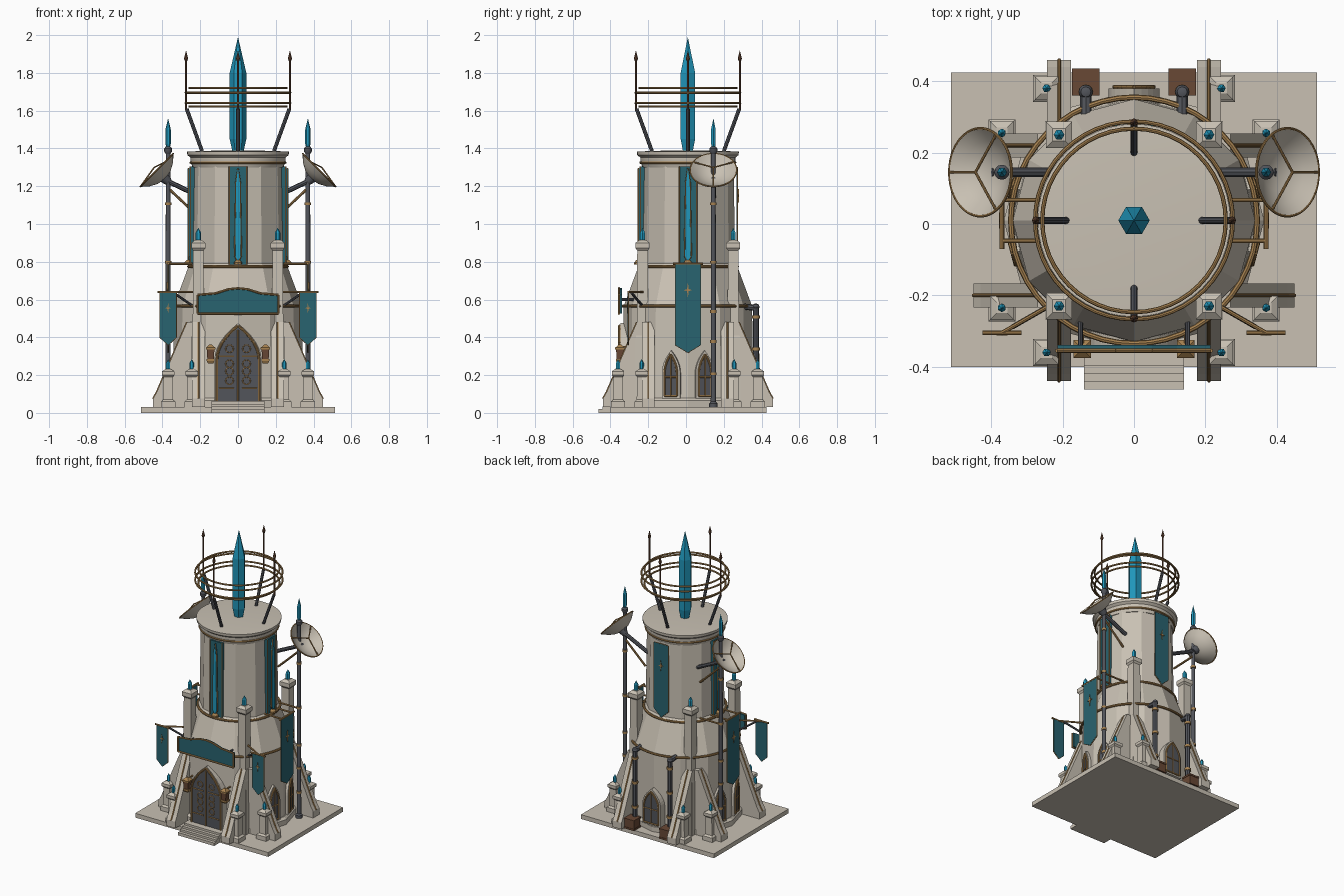
import bpy, bmesh
from math import pi, sin, cos, radians, sqrt
from mathutils import Matrix, Vector

cube = bpy.data.objects.get("Cube")
if cube:
    bpy.data.objects.remove(cube)


def material(name, r, g, b):
    m = bpy.data.materials.new(name)
    m.use_nodes = True
    m.diffuse_color = (r, g, b, 1)
    m.node_tree.nodes["Principled BSDF"].inputs["Base Color"].default_value = (r, g, b, 1)
    return m


stone = material("pale stone", .58, .53, .45)
gold = material("aged gold", .38, .22, .08)
slate = material("dark slate metal", .085, .09, .105)
cloth = material("teal cloth", .022, .125, .16)
crystal = material("blue crystal", .015, .31, .5)
wood = material("brown wood", .14, .065, .035)

CENTRE = Matrix.Translation((0, .01, 0))
ID = Matrix.Identity(4)


def move(x, y, z=0):
    return Matrix.Translation((x, y, z))


def side(degrees, radius=0, across=0, z=0):
    """Frame on the tower wall: local x runs across, local -y points outward."""
    return CENTRE @ Matrix.Rotation(radians(degrees), 4, "Z") @ move(across, -radius, z)


def finish(name, bm, mat, frame=ID, smooth=False):
    bmesh.ops.remove_doubles(bm, verts=bm.verts, dist=1e-5)
    bmesh.ops.recalc_face_normals(bm, faces=bm.faces)
    bm.transform(frame)
    mesh = bpy.data.meshes.new(name)
    bm.to_mesh(mesh)
    bm.free()
    mesh.materials.append(mat)
    if smooth:
        for p in mesh.polygons:
            p.use_smooth = True
        mesh.set_sharp_from_angle(angle=radians(35))
    ob = bpy.data.objects.new(name, mesh)
    bpy.context.collection.objects.link(ob)
    return ob


def lathe(name, profile, sides, mat, frame=ID, phase=0, smooth=False, loop=False):
    bm = bmesh.new()
    rings = [[bm.verts.new((r * cos(phase + 2 * pi * i / sides), r * sin(phase + 2 * pi * i / sides), z))
              for i in range(sides)] for r, z in profile]
    pairs = list(zip(rings, rings[1:])) + ([(rings[-1], rings[0])] if loop else [])
    for a, b in pairs:
        for i in range(sides):
            j = (i + 1) % sides
            bm.faces.new((a[i], a[j], b[j], b[i]))
    if not loop:
        for ring, (r, z) in zip((rings[0], rings[-1]), (profile[0], profile[-1])):
            if r > 0:
                bm.faces.new(ring)
    return finish(name, bm, mat, frame, smooth)


def square(name, profile, mat, frame):
    """Stepped square post; the profile holds half widths."""
    return lathe(name, [(w * sqrt(2), z) for w, z in profile], 4, mat, frame, pi / 4)


def ring(name, radius, z, thick, mat, frame=CENTRE):
    profile = [(radius + thick * cos(i * pi / 4), z + thick * sin(i * pi / 4)) for i in range(8)]
    return lathe(name, profile, 48, mat, frame, smooth=True, loop=True)


def rods(name, points, radius, mat, frame=ID):
    bm = bmesh.new()
    points = [Vector(p) for p in points]
    for a, b in zip(points, points[1:]):
        d = b - a
        turn = move(*((a + b) / 2)) @ d.to_track_quat("Z", "Y").to_matrix().to_4x4()
        bmesh.ops.create_cone(bm, cap_ends=True, segments=8, radius1=radius, radius2=radius,
                              depth=d.length, matrix=turn)
    return finish(name, bm, mat, frame, True)


def plate(name, outline, thick, mat, frame=ID):
    """Outline in the local xz plane, thickness along y."""
    bm = bmesh.new()
    face = bm.faces.new([bm.verts.new((x, -thick / 2, z)) for x, z in outline])
    out = bmesh.ops.extrude_face_region(bm, geom=[face])
    bmesh.ops.translate(bm, vec=(0, thick, 0), verts=[v for v in out["geom"] if isinstance(v, bmesh.types.BMVert)])
    return finish(name, bm, mat, frame)


def box(name, x, y, z, mat, frame=ID):
    return plate(name, [(x[0], z[0]), (x[1], z[0]), (x[1], z[1]), (x[0], z[1])], y[1] - y[0], mat,
                 frame @ move(0, (y[0] + y[1]) / 2))


def arch(w, bottom, spring, top):
    half = [(w * (1 - (i / 6) ** 2), spring + (top - spring) * i / 6) for i in range(7)]
    return [(w, bottom)] + half + [(-x, z) for x, z in half[-2::-1]] + [(-w, bottom)]


def trim(name, outline, radius, frame, closed=False):
    points = [(x, 0, z) for x, z in outline]
    return rods(name, points + points[:1] * closed, radius, gold, frame)


def star(name, z, size, frame):
    points = [((size if i % 4 == 0 else size * .2) * sin(i * pi / 4) * (.75 if i % 4 else 1) * (3.5 if i % 4 == 2 else 1),
               z + (size if i % 4 == 0 else size * .2) * cos(i * pi / 4)) for i in range(8)]
    return plate(name, points, .004, gold, frame)


def shard(name, radius, low, high, frame, sides=6):
    h = high - low
    return lathe(name, [(radius * .65, low), (radius, low + h * .12), (radius, low + h * .62), (0, high)],
                 sides, crystal, frame)


def banner(name, w, top, bottom, point, frame):
    outline = [(-w, top), (w, top), (w, bottom), (0, point), (-w, bottom)]
    plate(name, outline, .008, cloth, frame)
    trim(name + "_hem", outline, .003, frame, True)


# Base and entrance steps
box("base_slab", (-.513, .513), (-.4, .425), (0, .03), stone)
for i in range(4):
    box("entrance_step", (-.14, .14), (-.463 + i * .022, -.3), (0, .02 + i * .014), stone)

# Tower body, rings, cornice and low roof
lathe("plinth", [(.365, .03), (.365, .065), (.35, .08)], 12, stone, CENTRE)
lathe("tower_body", [(.345, .03), (.34, .565), (.262, .775), (.25, .79), (.242, 1.32)], 12, stone, CENTRE)
ring("lower_ring", .345, .565, .008, gold)
ring("middle_ring", .262, .775, .008, gold)
ring("cornice_ring", .25, 1.325, .007, gold)
lathe("cornice", [(.24, 1.3), (.252, 1.33), (.252, 1.352), (.268, 1.365), (.27, 1.383), (.255, 1.384),
                  (.18, 1.387), (.09, 1.389), (0, 1.39)], 48, stone, CENTRE, smooth=True)

# Crown with the great crystal
lathe("great_crystal", [(.03, 1.385), (.044, 1.45), (.044, 1.8), (0, 1.99)], 6, crystal, CENTRE)
for r, z in ((.257, 1.72), (.277, 1.695), (.277, 1.64), (.257, 1.622)):
    ring("crown_ring", r, z, .006, gold)

for turn in range(0, 360, 90):
    wall = side(turn)
    rods("crown_strut", [(0, -.19, 1.385), (0, -.272, 1.61)], .01, slate, wall)
    rods("crown_spike", [(0, -.275, 1.6), (0, -.275, 1.88)], .005, wood, wall)
    lathe("spike_tip", [(.005, 1.86), (.011, 1.875), (0, 1.92)], 8, wood, side(turn, .275))
    # Tall panels; the back one is a hanging banner
    if turn == 180:
        banner("back_banner", .055, 1.3, .84, .79, side(turn, .262))
        star("back_banner_star", 1.15, .035, side(turn, .268))
    else:
        box("tall_panel", (-.046, .046), (-.252, -.225), (.785, 1.305), cloth, wall)
        for s in (-1, 1):
            rods("panel_edge", [(s * .046, -.252, .785), (s * .046, -.252, 1.305)], .004, gold, wall)
        blade = [(0, 1.295), (.012, 1.22), (.018, .83), (0, .8), (-.018, .83), (-.012, 1.22)]
        plate("panel_blade", [(x * .8, z) for x, z in blade], .02, crystal, side(turn, .258))
        trim("blade_frame", blade, .0035, side(turn, .262), True)
        lathe("blade_foot", [(.022, .785), (.022, .797), (.01, .81)], 8, gold, side(turn, .262))
    for s in (-1, 1):
        # Sloping buttress with a metal ridge
        slope = [(-.19, .03), (-.45, .03), (-.45, .075), (-.43, .11), (-.27, .48), (-.19, .48)]
        across = side(turn, 0, s * .21) @ Matrix.Rotation(pi / 2, 4, "Z")
        plate("buttress", slope, .068, stone, across)
        rods("buttress_ridge", [(x, 0, z) for x, z in slope[2:5]], .005, gold, across)
        # Small posts around the base
        post = side(turn, .37, s * .245)
        square("small_post", [(.038, .03), (.038, .06), (.026, .07), (.024, .19), (.033, .2), (.033, .22),
                              (.015, .232)], stone, post)
        shard("post_crystal", .012, .228, .285, post)

# Corner pillars
for sx in (-1, 1):
    for sy in (-1, 1):
        spot = CENTRE @ move(sx * .21, sy * .24)
        square("corner_pillar", [(.038, .03), (.036, .4), (.03, .43), (.028, .86), (.037, .872), (.037, .9),
                                 (.018, .915)], stone, spot)
        shard("pillar_crystal", .015, .91, .98, spot)

# Main doorway
door = side(0, .35)
plate("door_surround", arch(.125, .03, .28, .475), .09, stone, side(0, .313))
plate("door_leaf", arch(.105, .06, .28, .45), .008, slate, side(0, .36))
trim("door_frame", arch(.112, .06, .28, .462), .007, side(0, .362))
rods("door_seam", [(0, -.006, .06), (0, -.006, .44)], .004, gold, side(0, .36))
for s in (-1, 1):
    for z in (.13, .3):
        rods("door_hinge", [(s * .1, -.005, z), (s * .02, -.005, z)], .004, gold, side(0, .36))
    for z in (.17, .22, .26, .34):
        ring("door_scroll", .02, 0, .003, gold, side(0, .365, s * .045, z) @ Matrix.Rotation(pi / 2, 4, "X"))
    # Wall lanterns
    lamp = side(0, .36, s * .145)
    rods("lantern_arm", [(0, .08, .35), (0, 0, .35)], .005, gold, lamp)
    square("lantern_cage", [(.012, .265), (.017, .28), (.02, .335)], wood, lamp)
    square("lantern_cap", [(.025, .335), (.025, .345), (.006, .362)], gold, lamp)
    square("lantern_base", [(.014, .262), (.021, .275), (.021, .284)], gold, lamp)

# Wide sign above the door
sign = [(-.215, .525), (-.1, .525), (.1, .525), (.215, .525), (.215, .625), (.12, .633), (.05, .655), (0, .66),
        (-.05, .655), (-.12, .633), (-.215, .625)]
plate("front_sign", sign, .015, cloth, side(0, .357))
trim("sign_border", sign, .006, side(0, .365), True)
for s in (-1, 1):
    rods("sign_bracket", [(s * .15, -.24, .6), (s * .15, -.35, .6)], .007, slate, CENTRE)

# Arched windows on both flanks and at the back
for turn, r, w, depth in ((75, .333, .034, .03), (105, .333, .034, .03), (255, .333, .034, .03),
                          (285, .333, .034, .03), (180, .34, .055, .06)):
    plate("window_surround", arch(w + .016, .075, .21, .33), depth, stone, side(turn, r))
    plate("window_pane", arch(w, .09, .21, .305), .006, slate, side(turn, r + depth / 2 + .002))
    trim("window_frame", arch(w, .09, .21, .31), .006, side(turn, r + depth / 2 + .004), True)
    rods("window_bar", [(0, 0, .09), (0, 0, .3)], .004, gold, side(turn, r + depth / 2 + .006))
    rods("window_bar", [(-w, 0, .19), (w, 0, .19)], .004, gold, side(turn, r + depth / 2 + .006))

for s in (-1, 1):
    # Long flank banner on its arms
    flank = side(90 * s, .37)
    banner("flank_banner", .066, .785, .36, .32, flank)
    star("flank_star", .65, .042, side(90 * s, .376))
    rods("flank_banner_rod", [(-.08, 0, .79), (.08, 0, .79)], .007, gold, flank)
    for x in (-.057, .057):
        rods("flank_banner_arm", [(x, 0, .79), (x, .13, .79)], .006, gold, flank)

    # Small front pennant on an angled arm
    flag = move(s * .37, -.305)
    banner("front_pennant", .043, .635, .4, .36, flag)
    star("pennant_star", .555, .03, flag @ move(0, -.006))
    rods("pennant_rod", [(-.055, 0, .64), (.055, 0, .64)], .006, gold, flag)
    rods("pennant_arm", [(s * .23, -.225, .64), (s * .37, -.305, .64)], .006, gold)
    rods("pennant_brace", [(s * .23, -.225, .56), (s * .34, -.288, .635)], .007, slate)

    # Mast with dish
    mast = move(s * .37, .145)
    lathe("mast", [(.022, .03), (.022, .05), (.014, .06), (.012, 1.38)], 12, slate, mast, smooth=True)
    for z in (.2, .37, .53, .79, 1.1):
        lathe("mast_collar", [(.017, z), (.017, z + .015)], 12, gold, mast, smooth=True)
    lathe("mast_head", [(.012, 1.37), (.021, 1.385), (.021, 1.4), (.012, 1.41)], 12, slate, mast, smooth=True)
    shard("mast_crystal", .014, 1.405, 1.56, mast)
    rods("mast_beam", [(s * .4, .145, 1.24), (s * .19, .145, 1.14)], .013, slate)
    rods("mast_strut", [(s * .37, .145, 1.19), (s * .21, .145, 1.04)], .007, gold)
    rods("mast_tie", [(s * .37, .145, .79), (s * .21, .145, .79)], .006, gold)
    tilt = move(s * .43, .145, 1.285) @ Matrix.Rotation(s * pi / 4, 4, "Y")
    lathe("dish", [(0, -.064), (.05, -.054), (.09, -.032), (.125, 0), (.12, .002), (.088, -.025), (.05, -.046),
                   (0, -.055)], 32, stone, tilt, smooth=True)
    ring("dish_rim", .123, 0, .004, gold, tilt)
    lathe("dish_hub", [(.02, -.09), (.03, -.055)], 12, slate, tilt, smooth=True)
    for i in range(3):
        a = 2 * pi * i / 3 + (0 if s > 0 else pi)
        rods("dish_feed_leg", [(.12 * cos(a), .12 * sin(a), 0), (0, 0, .02)], .004, gold, tilt)

    # Rear pipe standing on a crate
    rods("rear_pipe", [(s * .135, .37, .09), (s * .135, .37, .555), (s * .135, .29, .565)], .016, slate)
    lathe("pipe_elbow", [(0, .545), (.014, .55), (.02, .56), (.014, .575), (0, .58)], 12, slate,
          move(s * .135, .37), smooth=True)
    for z in (.16, .33, .5):
        lathe("pipe_collar", [(.021, z), (.021, z + .016)], 12, gold, move(s * .135, .37), smooth=True)
    crate = move(s * .135, .398)
    square("crate", [(.035, .03), (.035, .1)], wood, crate)
    for z in (.03, .09):
        square("crate_band", [(.038, z), (.038, z + .012)], wood, crate)
